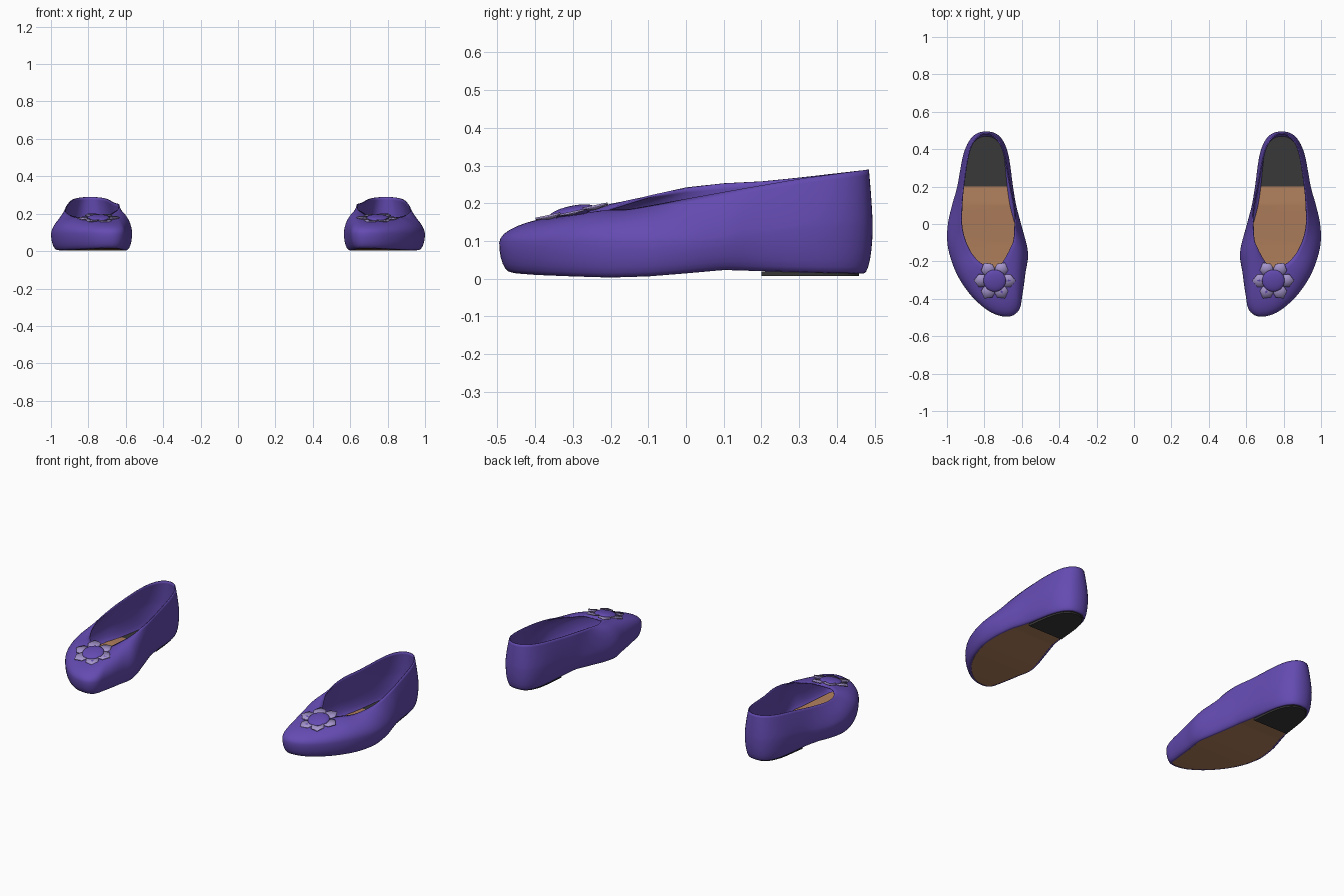
import bpy, bmesh, math
from mathutils import Vector, Matrix

if "Cube" in bpy.data.objects:
    bpy.data.objects.remove(bpy.data.objects["Cube"])


def material(name, r, g, b):
    m = bpy.data.materials.new(name)
    m.diffuse_color = [(c / 255 / 12.92 if c < 11 else ((c / 255 + 0.055) / 1.055) ** 2.4)
                       for c in (r, g, b)] + [1]
    m.use_nodes = True
    m.node_tree.nodes["Principled BSDF"].inputs["Base Color"].default_value = m.diffuse_color
    return m


PURPLE = material("purple leather", 100, 75, 178)
LILAC = material("lilac petal", 166, 150, 206)
TAN = material("tan sole", 176, 127, 92)
BLACK = material("dark heel", 56, 56, 56)


def finish(bm, name, mats, smooth=40):
    """Turn a bmesh into an object mirrored to the other foot."""
    me = bpy.data.meshes.new(name)
    bm.to_mesh(me)
    bm.free()
    ob = bpy.data.objects.new(name, me)
    bpy.context.collection.objects.link(ob)
    for m in mats:
        me.materials.append(m)
    bpy.ops.object.select_all(action='DESELECT')
    bpy.context.view_layer.objects.active = ob
    ob.select_set(True)
    bpy.ops.object.shade_smooth_by_angle(angle=math.radians(smooth))
    ob.modifiers.new("other foot", 'MIRROR').use_mirror_merge = False
    return ob


def spline(pts, steps=5):
    """Closed Catmull-Rom curve through 2D points."""
    p = [Vector(q) for q in pts]
    n, out = len(p), []
    for i in range(n):
        a, b, c, d = p[i - 1], p[i], p[(i + 1) % n], p[(i + 2) % n]
        for s in range(steps):
            t = s / steps
            out.append(0.5 * (2 * b + (c - a) * t + (2 * a - 5 * b + 4 * c - d) * t * t
                              + (3 * b - a - 3 * c + d) * t ** 3))
    return out


def profile(pts, v):
    """Smoothly eased interpolation of (position, value) pairs."""
    if v <= pts[0][0]:
        return pts[0][1]
    for (a, fa), (b, fb) in zip(pts, pts[1:]):
        if v <= b:
            return fa + (fb - fa) * (v - a) / (b - a)
    return pts[-1][1]


def smoothstep(a, b, v):
    t = min(1, max(0, (v - a) / (b - a)))
    return t * t * (3 - 2 * t)


# Plan outline at the widest level and plan of the foot opening, heel first
outline = spline([(.79, .495), (.86, .47), (.91, .38), (.945, .2), (.973, .1), (.995, 0), (.998, -.1),
                  (.975, -.2), (.93, -.3), (.855, -.4), (.76, -.475), (.67, -.495), (.615, -.46),
                  (.597, -.38), (.58, -.26), (.567, -.15), (.604, 0), (.63, .1), (.647, .2),
                  (.674, .38), (.72, .47)])
opening = spline([(.79, .485), (.845, .46), (.885, .38), (.914, .2), (.922, .1), (.923, 0), (.905, -.08),
                  (.872, -.15), (.83, -.2), (.79, -.224), (.758, -.232), (.735, -.23), (.712, -.215),
                  (.688, -.18), (.662, -.13), (.642, -.08), (.634, .02), (.64, .1), (.66, .2),
                  (.695, .38), (.735, .46)])
N = len(outline)
SOLE = [(-.5, .024), (-.45, .014), (-.4, .01), (-.3, .006), (-.2, .003), (-.1, .006), (0, .014),
        (.1, .023), (.2, .02), (.3, .017), (.5, .013)]
RIM_OUTER = [(-.24, .168), (-.2, .175), (.1, .23), (.3, .265), (.49, .29)]
RIM_INNER = [(-.24, .168), (-.2, .188), (-.1, .22), (0, .242), (.1, .253), (.2, .258), (.3, .268), (.49, .29)]

# Lower edge: the outline pulled inwards along its normal
base = []
for i in range(N):
    t = (outline[(i + 1) % N] - outline[i - 1]).normalized()
    inset = .032 - .008 * smoothstep(.1, .45, outline[i].y)
    base.append(outline[i] + Vector((t.y, -t.x)) * inset)

# Upper: rings lofted from the sole edge, over the bulge, to the opening
bm = bmesh.new()
LOW, HIGH = 6, 10
rings = []
for j in range(LOW + HIGH + 1):
    ring = []
    for i in range(N):
        o, r, b = outline[i], opening[i], base[i]
        zmid = .095 + .045 * smoothstep(.0, .45, o.y)
        zb = profile(SOLE, b.y)
        if j <= LOW:
            a = j / LOW * math.pi / 2
            p = b.lerp(o, math.sin(a))
            z = zb + (zmid - zb) * (1 - math.cos(a))
        else:
            u = (j - LOW) / HIGH
            a = u * math.pi / 2
            side = smoothstep(-.3, .1, o.y)
            mix = smoothstep(.55, .8, (r.x - .6) / .35)
            zr = profile(RIM_INNER, r.y) * (1 - mix) + profile(RIM_OUTER, r.y) * mix
            p = o.lerp(r, (1 - math.cos(a)) * (1 - side) + u ** 1.4 * side)
            z = zmid + (zr - zmid) * (math.sin(a) * (1 - side) + u * side)
        ring.append(bm.verts.new((p.x, p.y, z)))
    rings.append(ring)
for lo, hi in zip(rings, rings[1:]):
    for i in range(N):
        k = (i + 1) % N
        bm.faces.new((lo[k], lo[i], hi[i], hi[k]))
upper = finish(bm, "shoe_upper", [PURPLE], 60)
wall = upper.modifiers.new("leather thickness", 'SOLIDIFY')
wall.thickness, wall.offset = .006, -1


def plate(name, thickness, ymin, zfun, grow, mats):
    """Slab filling the sole outline behind ymin, bent to the height rule."""
    bm = bmesh.new()
    c = Vector((.78, 0))
    bm.faces.new([bm.verts.new((*(c + (p - c) * grow), 0)) for p in base])
    cuts = [-.45 + .05 * k for k in range(19)]
    for y in cuts:
        geom = bm.verts[:] + bm.edges[:] + bm.faces[:]
        bmesh.ops.bisect_plane(bm, geom=geom, plane_co=(0, y, 0), plane_no=(0, 1, 0),
                               clear_inner=abs(y - ymin) < .01)
    bmesh.ops.recalc_face_normals(bm, faces=bm.faces)
    top = bmesh.ops.extrude_face_region(bm, geom=bm.faces[:])["geom"]
    raised = {v for v in top if isinstance(v, bmesh.types.BMVert)}
    for v in bm.verts:
        v.co.z = zfun(v.co.y) + (thickness if v in raised else 0)
    bmesh.ops.recalc_face_normals(bm, faces=bm.faces)
    for f in bm.faces:
        if f.calc_center_median().y > .2:
            f.material_index = len(mats) - 1
    return finish(bm, name, mats, 30)


# Sole with dark heel seat, and the heel block under it
plate("sole", .012, -9, lambda y: profile(SOLE, y) + .001, .995, [TAN, BLACK])
plate("heel_block", .012, .2, lambda y: .007, .975, [BLACK])

# Flower: six pointed petals around a domed button, tilted with the toe
tilt = Matrix.Translation((.745, -.303, .178)) @ Matrix.Rotation(math.radians(12), 4, 'X')
bm = bmesh.new()
PETAL = [(.03, -.014), (.06, -.033), (.085, -.034), (.112, 0), (.085, .034), (.06, .033), (.03, .014)]
for k in range(6):
    turn = tilt @ Matrix.Rotation(k * math.pi / 3, 4, 'Z')
    rim = [bm.verts.new(turn @ Vector((x, y, .004 * (k % 2)))) for x, y in PETAL]
    hub = bm.verts.new(turn @ Vector((.07, 0, -.004)))
    for a, b in zip(rim, rim[1:] + rim[:1]):
        bm.faces.new((hub, a, b))
petals = finish(bm, "flower_petals", [LILAC])
petals.modifiers.new("petal thickness", 'SOLIDIFY').thickness = .005

bm = bmesh.new()
bmesh.ops.create_uvsphere(bm, u_segments=28, v_segments=14, radius=.06,
                          matrix=tilt @ Matrix.Diagonal((1, 1, .25, 1)))
finish(bm, "flower_button", [PURPLE], 60)
